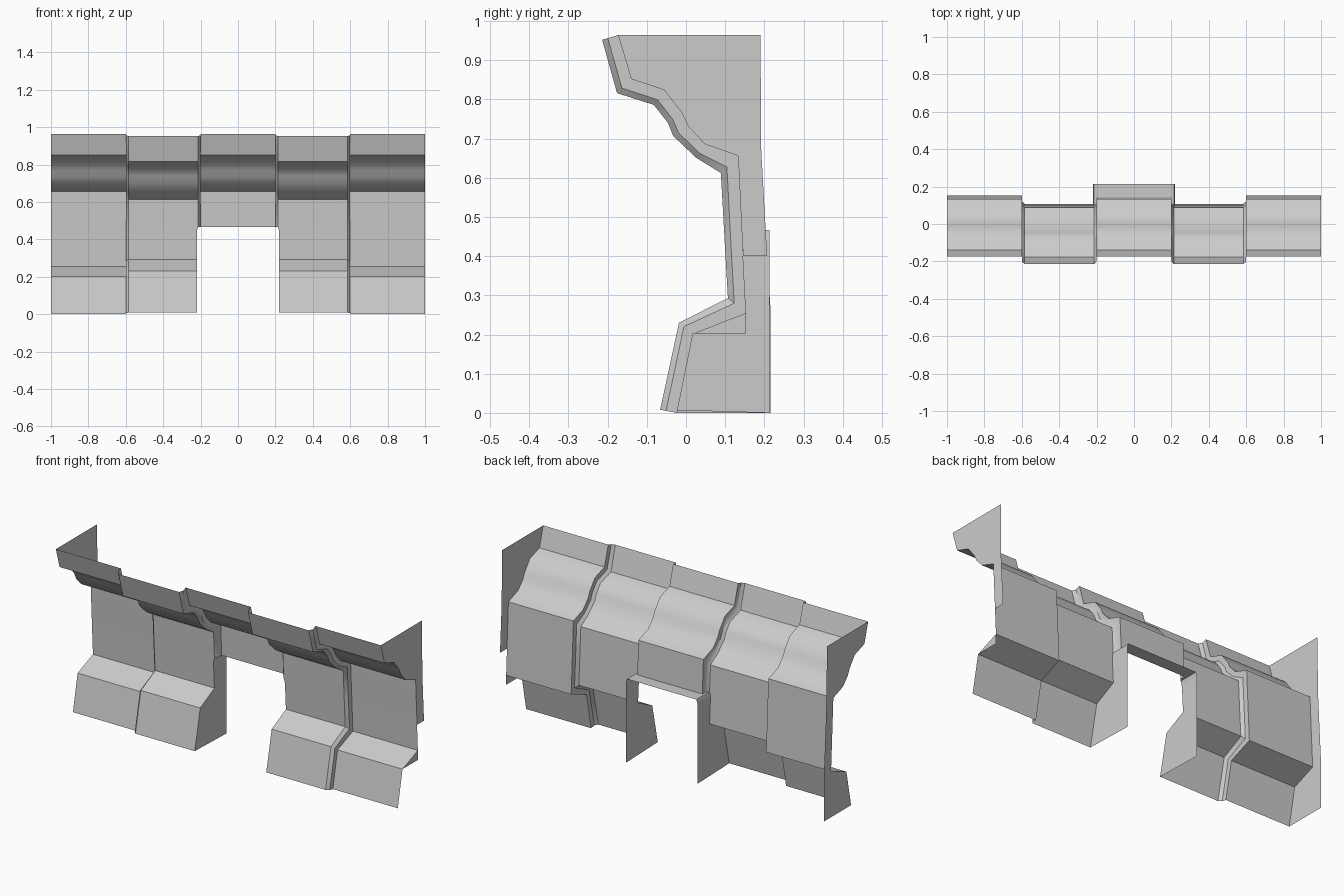
import bpy, bmesh

if "Cube" in bpy.data.objects:
    bpy.data.objects.remove(bpy.data.objects["Cube"])

# Side profiles (y, z), top to bottom: recessed bays and projecting bays
RECESSED = [(-.173, .964), (-.14, .852), (-.056, .824), (-.01, .765), (.005, .732), (.048, .686),
            (.133, .656), (.142, .467), (.143, .453), (.144, .43), (.153, .255), (.018, .202), (-.023, 0)]
PROJECT = [(-.214, .952), (-.176, .816), (-.082, .786), (-.046, .74), (-.033, .707), (.026, .651),
           (.089, .612), (.097, .467), (.098, .453), (.099, .43), (.107, .293), (-.018, .23), (-.066, .008)]
# Bevel edge profile lies between the two
BEVEL = [tuple(a + .65 * (b - a) for a, b in zip(p, q)) for p, q in zip(RECESSED, PROJECT)]
HEAD = 7          # index of the door head in the profiles
BACK = .213


def column(x, profile):
    return [(x, y, z) for y, z in profile]


def loft(bm, columns):
    """Skin quads between neighbouring columns of equal length."""
    rows = [[bm.verts.new(p) for p in c] for c in columns]
    for a, b in zip(rows, rows[1:]):
        for i in range(len(a) - 1):
            bm.faces.new((a[i], a[i + 1], b[i + 1], b[i]))


def finish(name, bm, mirror=False):
    bmesh.ops.remove_doubles(bm, verts=bm.verts, dist=1e-4)
    mesh = bpy.data.meshes.new(name)
    bm.to_mesh(mesh)
    bm.free()
    ob = bpy.data.objects.new(name, mesh)
    bpy.context.collection.objects.link(ob)
    if mirror:
        ob.modifiers.new("mirror", 'MIRROR')
    bpy.ops.object.select_all(action='DESELECT')
    ob.select_set(True)
    bpy.context.view_layer.objects.active = ob
    bpy.ops.object.shade_smooth_by_angle(angle=.7)
    return ob


# Wall front: left half, mirrored
bm = bmesh.new()
outer = [(-1, RECESSED), (-.6, RECESSED), (-.6, BEVEL), (-.585, PROJECT)]
inner = [(-.213, PROJECT), (-.2, BEVEL), (-.2, RECESSED), (0, RECESSED)]
loft(bm, [column(x, p[:HEAD + 1]) for x, p in outer + inner])
door_x = [-.213, -.218] + [-.22] * 4
door_edge = [(x, y, z) for x, (y, z) in zip(door_x, PROJECT[HEAD:])]
loft(bm, [column(x, p[HEAD:]) for x, p in outer] + [door_edge])

# Doorway lining: head soffit and jamb
lining = [(x, *p[HEAD]) for x, p in reversed(inner[1:])] + door_edge
back_edge = [(x, BACK, z) for x, y, z in lining[:-1]] + [(-.22, BACK, 0)]
loft(bm, [lining, back_edge])
finish("wall_panel", bm, mirror=True)

# Left end plate: full height
bm = bmesh.new()
back = [(.215, 0), (.215, .275), (.207, .4), (.192, .67), (.19, .964)]
bm.faces.new([bm.verts.new(p) for p in column(-1, RECESSED + back)][::-1])
bmesh.ops.recalc_face_normals(bm, faces=bm.faces)
for f in bm.faces:
    if f.normal.x > 0:
        f.normal_flip()
finish("left_end_plate", bm)

# Right end plate: upper part, plus a small gusset above the plinth
bm = bmesh.new()
upper = RECESSED[:10] + [(.146, .4)] + back[2:]
gusset = [(.153, .255), (.018, .202), (.153, .202)]
for outline in (upper, gusset):
    f = bm.faces.new([bm.verts.new(p) for p in column(1, outline)])
    f.normal_update()
    if f.normal.x < 0:
        f.normal_flip()
finish("right_end_plate", bm)
